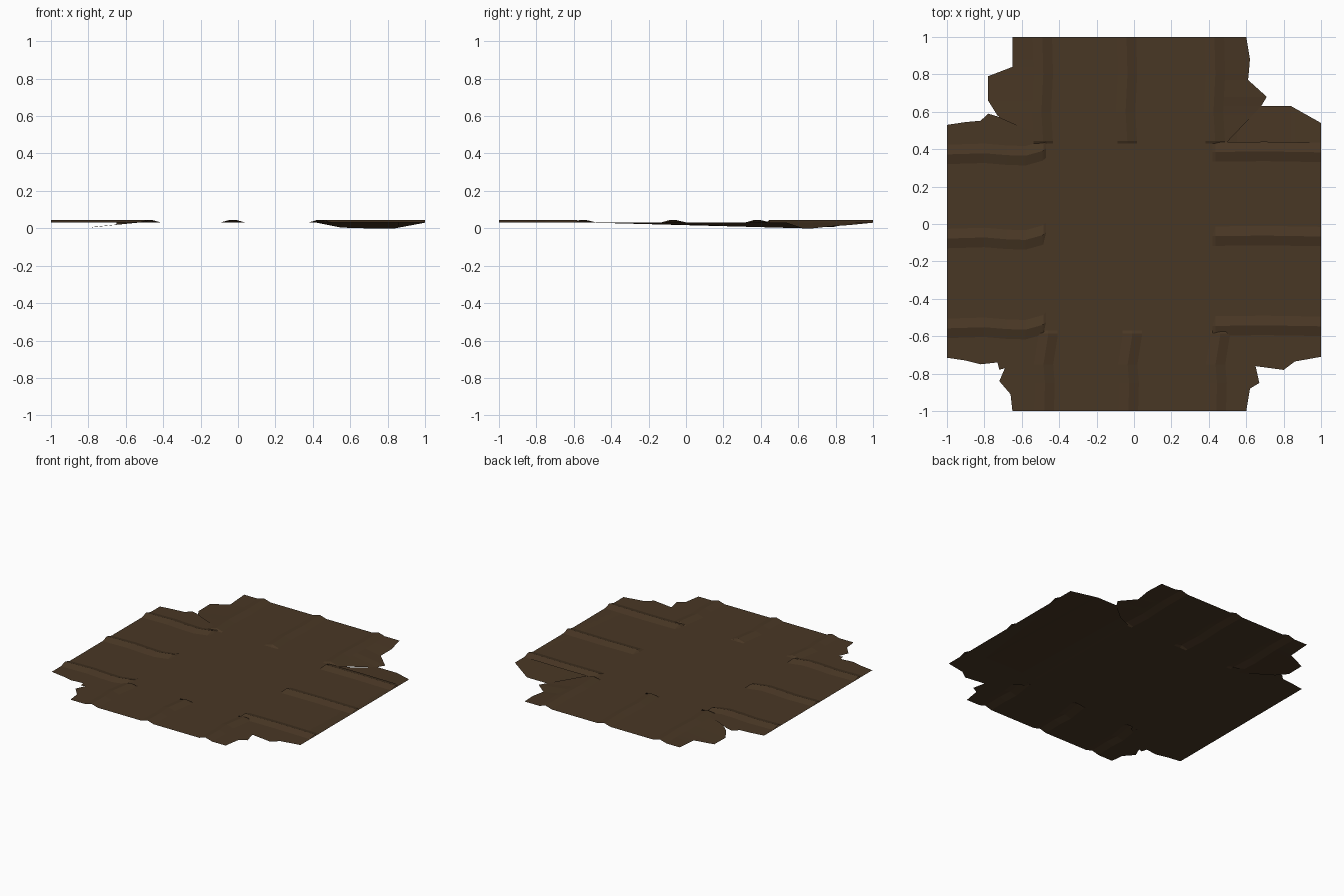
import bpy, bmesh

if "Cube" in bpy.data.objects:
    bpy.data.objects.remove(bpy.data.objects["Cube"])

Z = 0.03       # height of the flat track surface
CREST = 0.015  # height of the ridges above it

earth = bpy.data.materials.new("brown_earth")
earth.diffuse_color = (0.066, 0.038, 0.018, 1)
earth.use_nodes = True
earth.node_tree.nodes["Principled BSDF"].inputs["Base Color"].default_value = earth.diffuse_color


def interp(table, t, k):
    """Piecewise linear lookup of column k in rows sorted by column 0."""
    rows = sorted(table)
    if t <= rows[0][0]:
        return rows[0][k]
    for a, b in zip(rows, rows[1:]):
        if t <= b[0]:
            f = (t - a[0]) / (b[0] - a[0])
            return a[k] + f * (b[k] - a[k])
    return rows[-1][k]


def finish(name, bm):
    bm.normal_update()
    for f in bm.faces:
        if f.normal.z < 0:
            f.normal_flip()
    me = bpy.data.meshes.new(name)
    bm.to_mesh(me)
    bm.free()
    me.materials.append(earth)
    ob = bpy.data.objects.new(name, me)
    bpy.context.collection.objects.link(ob)


def arm(name, inner, ridges, wave, low, high, along_x):
    """Sheet along one axis: three ridges and a ragged flange on each side.
    low/high rows: distance along, position across, height."""
    step = 0.015 if inner > 0 else -0.015
    stations = {r[0] for r in low + high + wave} | {inner, inner + step}
    bm = bmesh.new()
    rows = []
    for t in sorted(stations):
        w = interp(wave, t, 1)
        h = Z if t == inner else Z + CREST
        pts = [(interp(low, t, 1), interp(low, t, 2))]
        for r in ridges:
            pts += [(r + w - 0.052, Z), (r + w, h), (r + w + 0.052, Z)]
        pts.append((interp(high, t, 1), interp(high, t, 2)))
        rows.append([bm.verts.new((t, u, z) if along_x else (u, t, z)) for u, z in pts])
    for a, b in zip(rows, rows[1:]):
        for i in range(len(a) - 1):
            bm.faces.new((a[i], a[i + 1], b[i + 1], b[i]))
    finish(name, bm)


# flat middle of the crossing
bm = bmesh.new()
bm.faces.new([bm.verts.new(p) for p in
              ((-.47, -.57, Z), (.42, -.57, Z), (.42, .43, Z), (-.47, .43, Z))])
finish("crossing_middle", bm)

# back arm
arm("back_track", .43, (-.485, -.035, .435),
    [(.43, .0), (.6, -.01), (.8, .0), (1, -.005)],
    [(.43, -.55, Z), (.58, -.73, .012), (.66, -.78, .005), (.79, -.78, .007),
     (.84, -.65, .02), (1, -.65, Z)],
    [(.43, .49, Z), (.63, .68, 0), (.68, .71, 0), (.77, .61, .01),
     (.88, .62, .018), (1, .6, Z)], False)

# front arm
arm("front_track", -.57, (-.48, -.03, .44),
    [(-1, 0), (-.85, .004), (-.75, -.004), (-.6, .02), (-.57, .02)],
    [(-1, -.65, Z), (-.91, -.66, Z), (-.84, -.72, Z), (-.77, -.69, Z), (-.57, -.52, Z)],
    [(-1, .6, Z), (-.88, .62, Z), (-.85, .67, Z), (-.76, .65, Z), (-.57, .52, Z)], False)

# left arm
arm("left_track", -.47, (.375, -.075, -.555),
    [(-1, -.003), (-.8, .003), (-.68, -.007), (-.58, -.01), (-.49, .015), (-.47, .03)],
    [(-1, -.715, Z), (-.9, -.73, Z), (-.82, -.75, Z), (-.73, -.74, Z),
     (-.72, -.78, Z), (-.69, -.77, Z), (-.47, -.59, Z)],
    [(-1, .53, Z), (-.9, .545, Z), (-.82, .552, Z), (-.78, .59, Z),
     (-.73, .575, Z), (-.47, .46, Z)], True)

# right arm
arm("right_track", .42, (.385, -.065, -.545),
    [(.42, 0), (.7, .003), (1, -.002)],
    [(.42, -.60, Z), (.65, -.76, Z), (.8, -.78, Z), (.86, -.735, Z), (1, -.71, Z)],
    [(.42, .44, Z), (.55, .52, .004), (.68, .63, 0), (.84, .63, 0), (1, .54, Z)], True)
